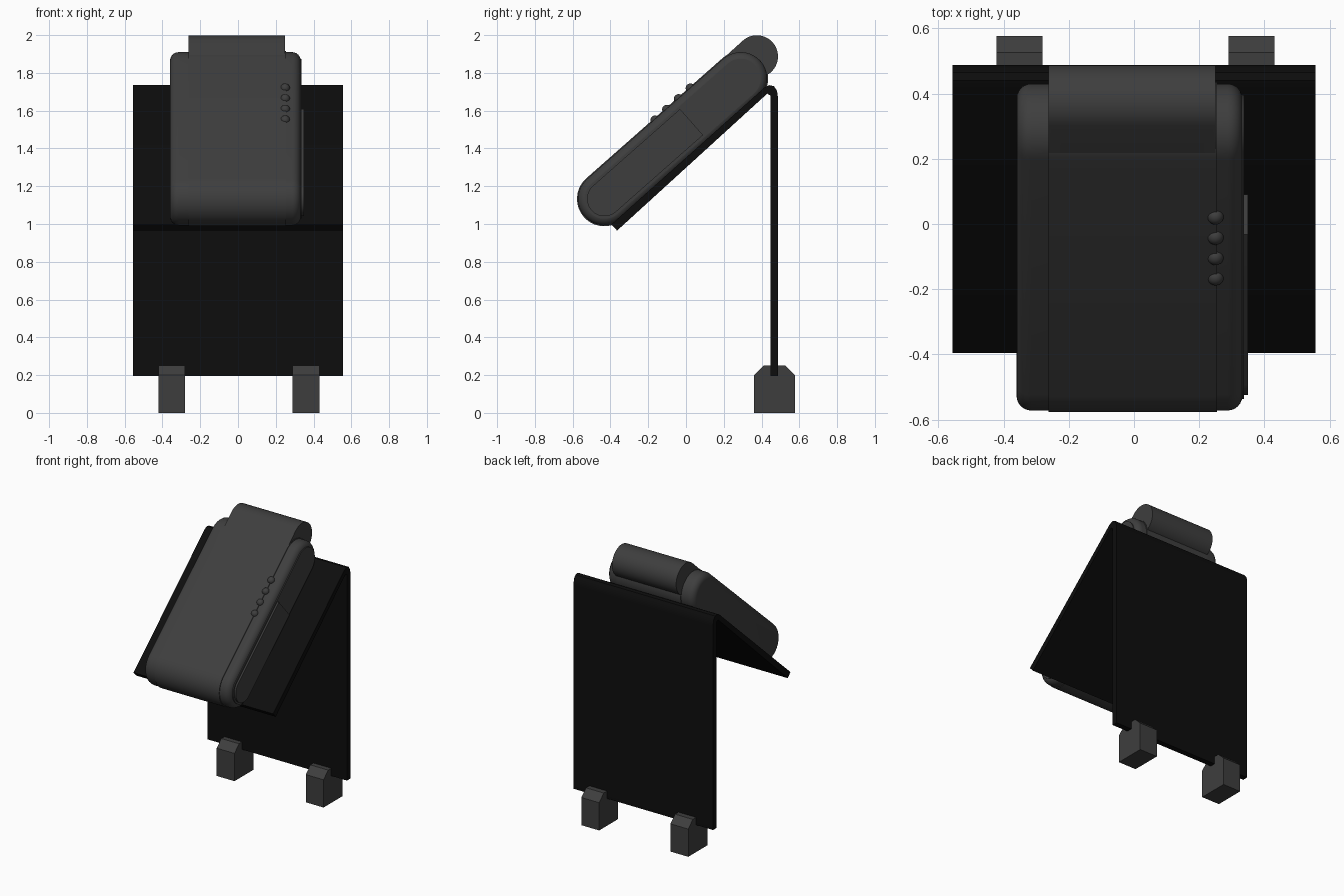
import bpy, bmesh
from math import sin, cos, atan2, radians, pi
from mathutils import Vector

cube = bpy.data.objects.get("Cube")
if cube:
    bpy.data.objects.remove(cube, do_unlink=True)


def material(name, value):
    m = bpy.data.materials.new(name)
    m.use_nodes = True
    m.diffuse_color = (value, value, value, 1)
    m.node_tree.nodes["Principled BSDF"].inputs["Base Color"].default_value = (value, value, value, 1)
    return m


GREY = material("charcoal grey", 0.048)
BLACK = material("matte black", 0.004)


def finish(obj):
    bpy.ops.object.select_all(action="DESELECT")
    obj.select_set(True)
    bpy.context.view_layer.objects.active = obj
    bpy.ops.object.shade_smooth_by_angle(angle=radians(30))


def extrude(name, profile, x0, x1, mat, bevel=0.0, smooth=True):
    """Extrude a (y, z) outline from x0 to x1, optionally rounding its rims."""
    bm = bmesh.new()
    face = bm.faces.new([bm.verts.new((x0, y, z)) for y, z in profile])
    out = bmesh.ops.extrude_face_region(bm, geom=[face])
    moved = [g for g in out["geom"] if isinstance(g, bmesh.types.BMVert)]
    bmesh.ops.translate(bm, verts=moved, vec=(x1 - x0, 0, 0))
    bmesh.ops.recalc_face_normals(bm, faces=bm.faces)
    if bevel:
        rims = [e for e in bm.edges if e.calc_face_angle(0) > 1]
        bmesh.ops.bevel(bm, geom=rims, offset=bevel, segments=6, profile=0.5, affect="EDGES")
    mesh = bpy.data.meshes.new(name)
    bm.to_mesh(mesh)
    bm.free()
    obj = bpy.data.objects.new(name, mesh)
    bpy.context.collection.objects.link(obj)
    mesh.materials.append(mat)
    if smooth:
        finish(obj)
    return obj


def arc(center, r, a0, a1, steps=20):
    return [(center[0] + r * cos(a0 + (a1 - a0) * i / steps),
             center[1] + r * sin(a0 + (a1 - a0) * i / steps)) for i in range(steps + 1)]


# Axis of the tilted device in the side plane
LOW, HIGH = Vector((-0.432, 1.133)), Vector((0.29, 1.77))
axis = (HIGH - LOW).normalized()
normal = Vector((-axis.y, axis.x))
tilt = atan2(axis.y, axis.x)


def capsule(r):
    return (arc(LOW, r, tilt + pi / 2, tilt + 3 * pi / 2)
            + arc(HIGH, r, tilt - pi / 2, tilt + pi / 2))


# Folded display board
board = [(-0.395, 0.998), (0.415, 1.722), (0.44, 1.735), (0.465, 1.73), (0.482, 1.705),
         (0.487, 1.67), (0.487, 0.195), (0.447, 0.195), (0.447, 1.68), (0.43, 1.69),
         (-0.365, 0.965)]
extrude("folded_board", board, -0.557, 0.557, BLACK)

# Feet with chamfered tops
foot = [(0.36, 0), (0.577, 0), (0.577, 0.2), (0.525, 0.25), (0.412, 0.25), (0.36, 0.2)]
for name, x in (("right_foot", -0.351), ("left_foot", 0.36)):
    extrude(name, foot, x - 0.071, x + 0.071, GREY, smooth=False)

# Rounded device body and the band wrapped around its middle
extrude("device_body", capsule(0.14), -0.36, 0.332, GREY, bevel=0.045)
extrude("middle_band", capsule(0.145), -0.262, 0.254, GREY)

# Upper panel ending in a rounded roll
roll = (0.375, 1.887)
panel = ([(-0.205, 1.512)] + arc(roll, 0.112, radians(132), radians(-70), 28)
         + [(0.3, 1.75), (-0.1, 1.42)])
upper_panel = extrude("upper_panel", panel, -0.262, 0.25, GREY, smooth=False)

# Sloping thumb slot cut into the panel
start = Vector(panel[0])
slope = (Vector(panel[1]) - start).normalized()
up = Vector((-slope.y, slope.x))
slot = [start + slope * s + up * h
        for s, h in ((0.35, 0.05), (0.35, -0.025), (0.47, 0.001), (0.47, 0.05))]
cutter = extrude("slot_cutter", slot, -0.145, 0.135, GREY, smooth=False)
cutter.hide_render = True
cut = upper_panel.modifiers.new("slot", "BOOLEAN")
cut.operation, cut.solver, cut.object = "DIFFERENCE", "EXACT", cutter
bpy.context.view_layer.objects.active = upper_panel
upper_panel.select_set(True)
bpy.ops.object.modifier_apply(modifier=cut.name)
bpy.data.objects.remove(cutter, do_unlink=True)
finish(upper_panel)

# Side plate and raised battery cover
extrude("side_plate", capsule(0.105), 0.32, 0.337, GREY)
stop = LOW + axis * 0.615
cover = (arc(LOW, 0.092, tilt + pi / 2, tilt + 3 * pi / 2)
         + [tuple(stop - normal * 0.092), tuple(stop + normal * 0.092)])
extrude("side_cover", cover, 0.325, 0.349, GREY)

# Row of round buttons along the panel edge
for i in range(4):
    y, z = start + slope * (0.056 + 0.084 * i)
    bpy.ops.mesh.primitive_uv_sphere_add(segments=20, ring_count=12, radius=0.025, location=(0.25, y, z))
    button = bpy.context.object
    button.name = f"button_{i + 1}"
    button.data.materials.append(GREY)
    finish(button)
